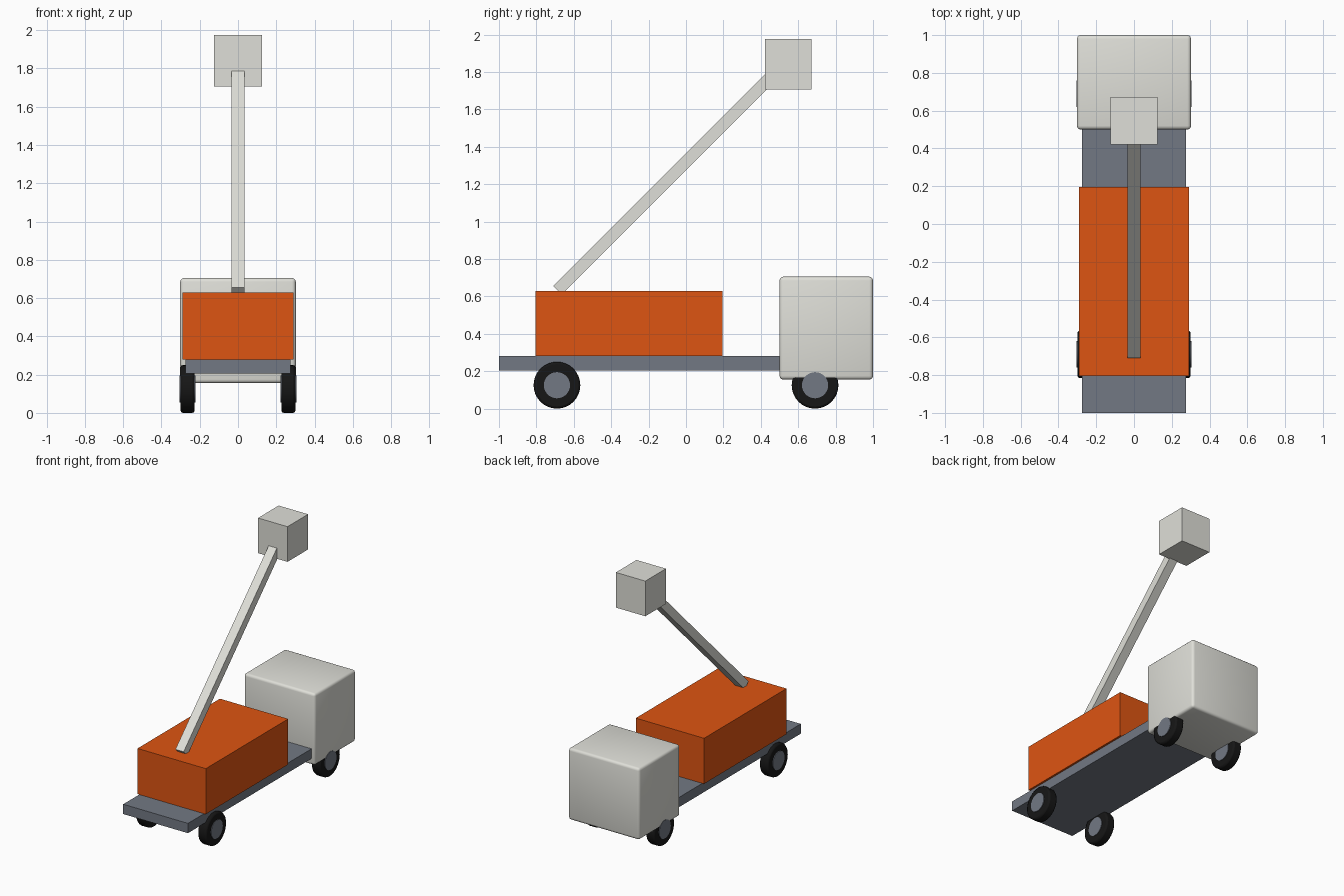
import bpy
import math
from mathutils import Vector

cube = bpy.data.objects.get("Cube")
if cube:
    bpy.data.objects.remove(cube, do_unlink=True)


def material(name, rgb, roughness=0.6):
    m = bpy.data.materials.new(name)
    m.use_nodes = True
    color = (*rgb, 1.0)
    m.diffuse_color = color
    bsdf = m.node_tree.nodes["Principled BSDF"]
    bsdf.inputs["Base Color"].default_value = color
    bsdf.inputs["Roughness"].default_value = roughness
    return m


WHITE = material("off_white", (0.74, 0.74, 0.69))
ORANGE = material("orange", (0.73, 0.09, 0.006))
GREY = material("slate_grey", (0.17, 0.19, 0.23))
BLACK = material("tyre_black", (0.008, 0.008, 0.008))


def finish(name, mat):
    obj = bpy.context.object
    obj.name = name
    obj.data.materials.append(mat)
    bpy.ops.object.transform_apply(location=False, rotation=True, scale=True)
    return obj


def bevel(obj, width, segments):
    mod = obj.modifiers.new("Rounded edges", 'BEVEL')
    mod.width = width
    mod.segments = segments
    mod.limit_method = 'ANGLE'
    mod.angle_limit = math.radians(40)


def box(name, low, high, mat):
    low, high = Vector(low), Vector(high)
    bpy.ops.mesh.primitive_cube_add(size=1, location=(low + high) / 2)
    bpy.context.object.scale = high - low
    return finish(name, mat)


def disc(name, radius, x0, x1, y, z, mat):
    bpy.ops.mesh.primitive_cylinder_add(
        vertices=32, radius=radius, depth=abs(x1 - x0),
        location=((x0 + x1) / 2, y, z), rotation=(0, math.pi / 2, 0))
    obj = finish(name, mat)
    bpy.ops.object.shade_smooth_by_angle(angle=math.radians(35))
    return obj


# Flat chassis and equipment body
box("chassis", (-0.275, -1.0, 0.205), (0.275, 0.6, 0.28), GREY)
box("equipment_body", (-0.29, -0.805, 0.28), (0.29, 0.195, 0.63), ORANGE)

# Cab with softly rounded edges
cab = box("cab", (-0.302, 0.5, 0.155), (0.302, 1.0, 0.705), WHITE)
bevel(cab, 0.02, 3)
for face in cab.data.polygons:
    face.use_smooth = True

# Slanted boom reaching into the basket
start, end = Vector((0, -0.687, 0.632)), Vector((0, 0.445, 1.764))
span = end - start
bpy.ops.mesh.primitive_cube_add(size=1, location=(start + end) / 2)
boom = bpy.context.object
boom.scale = (0.07, span.length, 0.064)
boom.rotation_euler.x = math.atan2(span.z, span.y)
finish("boom", WHITE)

# Work basket
box("basket", (-0.125, 0.422, 1.705), (0.125, 0.672, 1.975), WHITE)

# Wheels: rounded tyre with a hub showing on both faces
for end_name, y in (("rear", -0.69), ("front", 0.69)):
    for side_name, s in (("left", 1), ("right", -1)):
        label = f"{end_name}_{side_name}"
        tyre = disc(f"tyre_{label}", 0.125, s * 0.227, s * 0.3, y, 0.125, BLACK)
        bevel(tyre, 0.012, 2)
        disc(f"hub_{label}", 0.07, s * 0.223, s * 0.305, y, 0.125, GREY)
